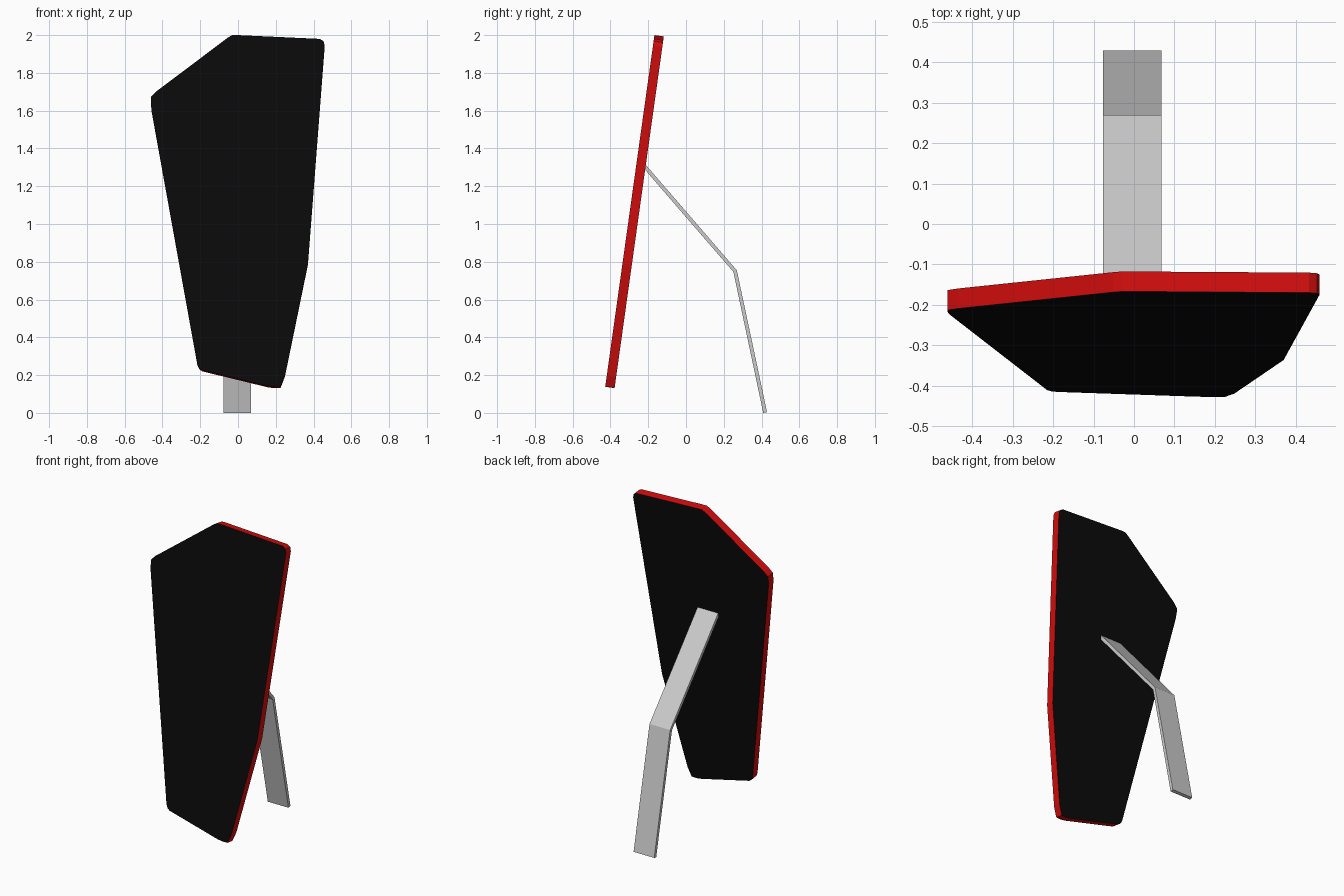
import bpy
from mathutils import Vector

if "Cube" in bpy.data.objects:
    bpy.data.objects.remove(bpy.data.objects["Cube"])


def material(name, color):
    m = bpy.data.materials.new(name)
    m.diffuse_color = color
    m.use_nodes = True
    m.node_tree.nodes["Principled BSDF"].inputs["Base Color"].default_value = m.diffuse_color
    return m


def extrude_loop(name, loop, offset, mats=(), side_mat=0):
    # prism between a planar loop and the same loop moved by offset
    n = len(loop)
    verts = [Vector(p) for p in loop] + [Vector(p) + offset for p in loop]
    faces = [list(range(n)), list(range(2 * n - 1, n - 1, -1))]
    faces += [[i, i + n, (i + 1) % n + n, (i + 1) % n] for i in range(n)]
    mesh = bpy.data.meshes.new(name)
    mesh.from_pydata(verts, [], faces)
    for m in mats:
        mesh.materials.append(m)
    for p in mesh.polygons[2:]:
        p.material_index = side_mat
    mesh.update()
    ob = bpy.data.objects.new(name, mesh)
    bpy.context.collection.objects.link(ob)
    return ob


black = material("black_face", (0.003, 0.003, 0.003, 1))
red = material("red_edge", (0.65, 0.004, 0.004, 1))

# Panel: outline seen from the front, counter-clockwise, leaning back
outline = [(-0.205, 0.238), (-0.19, 0.227), (0.155, 0.143), (0.19, 0.138),
           (0.225, 0.139), (0.248, 0.197), (0.37, 0.79), (0.459, 1.945),
           (0.453, 1.968), (0.433, 1.98), (0.0, 2.0), (-0.03, 2.0),
           (-0.052, 1.988), (-0.435, 1.7), (-0.461, 1.672), (-0.461, 1.64),
           (-0.457, 1.6), (-0.215, 0.26)]
lean = 0.14
front = [(x, -0.167 - lean * (2 - z), z) for x, z in outline]
extrude_loop("panel", front, Vector((0, 1, -lean)).normalized() * 0.05,
             (black, red), 1)

# Stand leg: bent flat strip seen from the right side, (y, z)
strip = [(-0.228, 1.300), (0.251, 0.746), (0.409, 0.0),
         (0.429, 0.004), (0.269, 0.755), (-0.213, 1.313)]
extrude_loop("stand_leg", [(-0.077, y, z) for y, z in reversed(strip)],
             Vector((0.145, 0, 0)))
